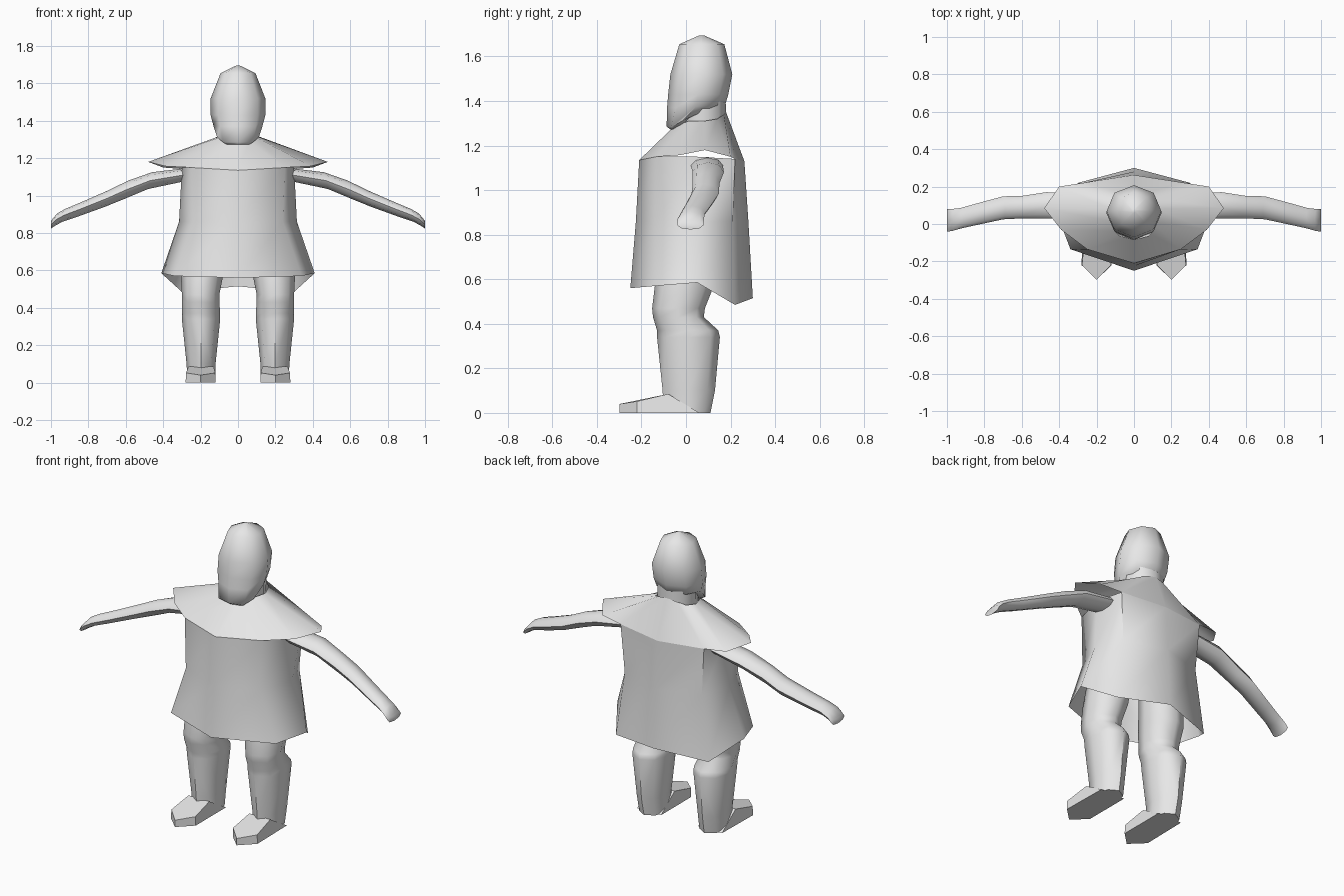
import bpy, bmesh, math

if "Cube" in bpy.data.objects:
    bpy.data.objects.remove(bpy.data.objects["Cube"])

grey = bpy.data.materials.new("plain grey")
grey.diffuse_color = (0.8, 0.8, 0.8, 1)
grey.use_nodes = True
grey.node_tree.nodes["Principled BSDF"].inputs["Base Color"].default_value = grey.diffuse_color


def loft(name, rings, cap_start=False, cap_end=False, mirror=False, angle=60):
    """Skin a list of equal-length closed rings."""
    bm = bmesh.new()
    loops = [[bm.verts.new(p) for p in r] for r in rings]
    n = len(loops[0])
    for a, b in zip(loops, loops[1:]):
        for i in range(n):
            j = (i + 1) % n
            bm.faces.new((a[i], a[j], b[j], b[i]))
    if cap_start:
        bm.faces.new(loops[0])
    if cap_end:
        bm.faces.new(loops[-1])
    bmesh.ops.recalc_face_normals(bm, faces=bm.faces)
    me = bpy.data.meshes.new(name)
    bm.to_mesh(me)
    bm.free()
    me.materials.append(grey)
    ob = bpy.data.objects.new(name, me)
    bpy.context.collection.objects.link(ob)
    if mirror:
        ob.modifiers.new("Mirror", 'MIRROR')
    bpy.ops.object.select_all(action='DESELECT')
    ob.select_set(True)
    bpy.context.view_layer.objects.active = ob
    bpy.ops.object.shade_smooth_by_angle(angle=math.radians(angle))
    return ob


def sym(half):
    """Complete a front-to-back half ring whose ends lie on x = 0."""
    return half + [(-x, y, z) for x, y, z in half[-2:0:-1]]


def oval(x0, x1, y0, y1, z, n=8):
    """Horizontal ring filling the given extents."""
    cx, cy, rx, ry = (x0 + x1) / 2, (y0 + y1) / 2, (x1 - x0) / 2, (y1 - y0) / 2
    return [(cx + rx * math.cos(math.tau * i / n), cy + ry * math.sin(math.tau * i / n), z)
            for i in range(n)]


# Tunic: flared skirt and straight chest, open at the hem
hem = [(0, -.25, .56), (.34, -.135, .57), (.41, .05, .585), (.30, .22, .485), (0, .30, .515)]
waist = [(0, -.225, .86), (.24, -.14, .86), (.315, .05, .86), (.25, .21, .86), (0, .28, .86)]
chest = [(0, -.21, 1.135), (.25, -.135, 1.15), (.30, .05, 1.15), (.27, .22, 1.14), (0, .262, 1.13)]
loft("tunic", [sym(hem), sym(waist), sym(chest)])

# Yoke with pointed cap sleeves overhanging the arms
edge = [(0, -.21, 1.135), (.25, -.135, 1.15), (.39, -.03, 1.157), (.48, .085, 1.18),
        (.40, .20, 1.15), (.27, .22, 1.14), (0, .262, 1.13)]
collar = [(0, -.06, 1.28), (.06, -.04, 1.29), (.10, .01, 1.31), (.12, .08, 1.31),
          (.10, .14, 1.32), (.06, .17, 1.34), (0, .18, 1.35)]
loft("shoulder_yoke", [sym(edge), sym(collar)])

# Neck
loft("neck", [oval(-.11, .11, -.03, .18, 1.27), oval(-.115, .115, -.03, .178, 1.42)])

# Head with a long beard-like chin: half width, front y, back y, front z, back z
head = [(.075, -.065, .02, 1.27, 1.31), (.112, -.087, .06, 1.285, 1.34),
        (.132, -.085, .175, 1.37, 1.38), (.146, -.08, .19, 1.43, 1.43),
        (.146, -.07, .208, 1.52, 1.52), (.093, -.03, .172, 1.655, 1.655),
        (.01, .06, .08, 1.695, 1.695)]
rings = []
for w, f, b, zf, zb in head:
    m = (f + b) / 2
    rings.append(sym([(0, f, zf), (w * .72, f + (m - f) * .3, zf), (w, m, (zf + zb) / 2),
                      (w * .72, b - (b - m) * .3, zb), (0, b, zb)]))
loft("head", rings, True, True)

# Arms: x, y range, z range, tapering to drooping hands
arm = [(.26, .02, .165, 1.08, 1.15), (.47, .03, .17, 1.035, 1.125), (.60, .03, .15, .98, 1.08),
       (.70, .025, .148, .94, 1.03), (.84, -.005, .11, .89, .968), (.93, -.025, .085, .86, .93),
       (.975, -.038, .08, .835, .905), (1.0, -.04, .08, .823, .865)]
rings = []
for x, y0, y1, z0, z1 in arm:
    rings.append([(x + .25 * (z - (z0 + z1) / 2) * (-1 if x < .99 else 0), y, z)
                  for y, z, _ in oval(y0, y1, z0, z1, 0)])
loft("arms", rings, True, True, mirror=True)

# Legs: z, x range, y range, with bent knees and full calves
leg = [(0, .12, .27, -.10, .11), (.10, .12, .275, -.105, .13), (.34, .095, .30, -.13, .152),
       (.37, .095, .30, -.13, .145), (.43, .10, .30, -.148, .08), (.47, .10, .30, -.152, .085),
       (.57, .08, .305, -.14, .125), (.75, .06, .29, -.11, .14)]
loft("legs", [oval(x0, x1, y0, y1, z) for z, x0, x1, y0, y1 in leg], True, True, mirror=True)

# Feet: pointed soles with a low sloping top
sole = [(.12, .06), (.12, -.22), (.20, -.298), (.28, -.22), (.275, .06)]
sloped = [(.13, -.08, .085), (.122, -.22, .052), (.20, -.298, .04), (.278, -.22, .052), (.265, -.08, .085)]
loft("feet", [[(x, y, 0) for x, y in sole], sloped], True, True, mirror=True, angle=35)
